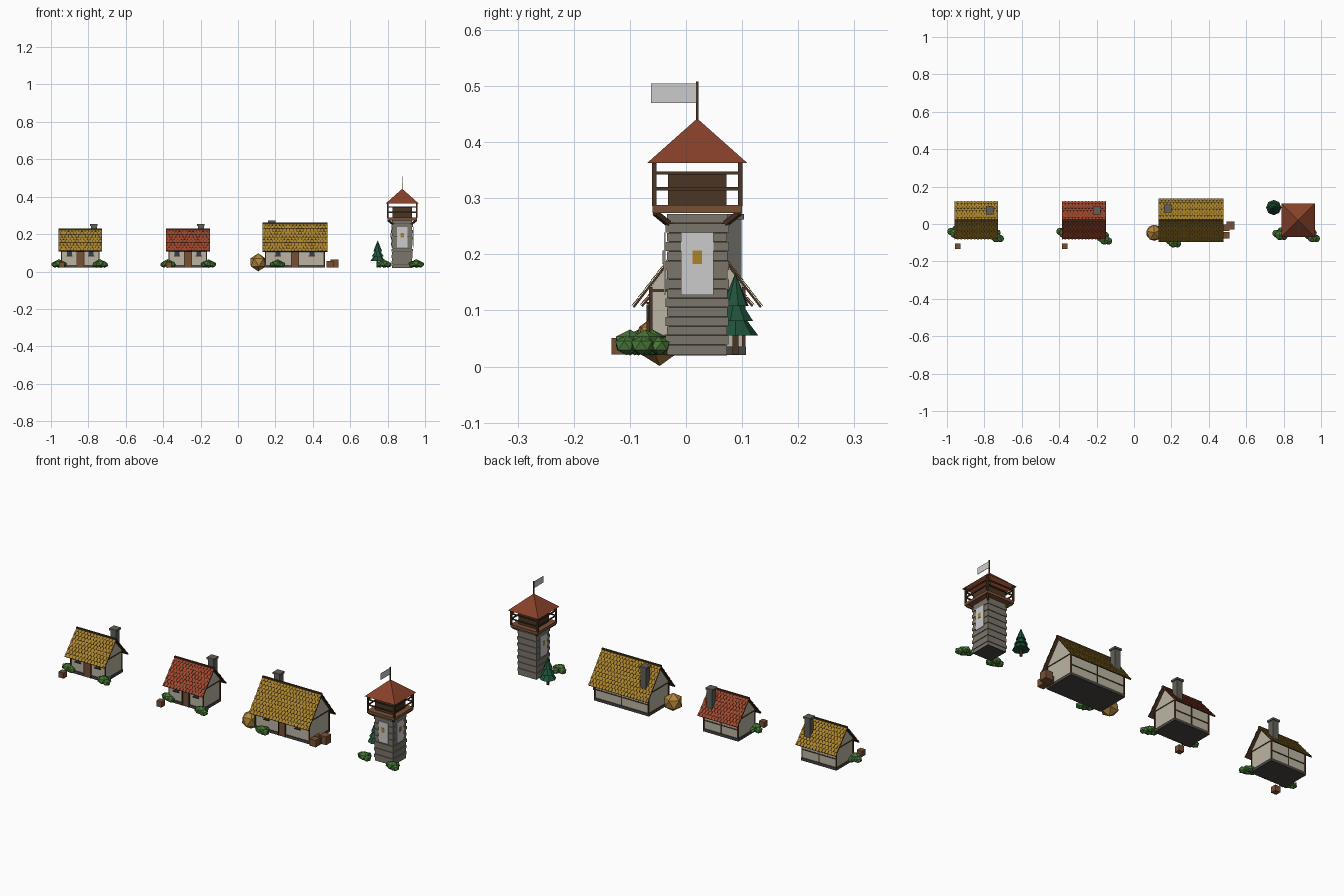
import bpy, bmesh, math, random
from mathutils import Vector, Matrix

if "Cube" in bpy.data.objects:
    bpy.data.objects.remove(bpy.data.objects["Cube"])
random.seed(4)
G = 0.021   # ground level of the buildings
CY = 0.02   # shared depth centre of the buildings


def mat(name, r, g, b):
    m = bpy.data.materials.new(name)
    m.diffuse_color = (r, g, b, 1)
    m.use_nodes = True
    m.node_tree.nodes["Principled BSDF"].inputs["Base Color"].default_value = m.diffuse_color
    return m


WALL = mat("plaster", .50, .46, .37)
WOOD = mat("wood", .070, .035, .017)
CRATE = mat("crate_wood", .19, .080, .036)
STONE = mat("stone", .20, .18, .145)
DARK = mat("dark_stone", .12, .115, .10)
FOOT = mat("footing_stone", .065, .058, .052)
GOLD = mat("thatch", .40, .23, .022)
RED = mat("red_tile", .36, .060, .024)
TOWER_RED = mat("tower_red", .24, .052, .022)
GLASS = mat("window", .04, .05, .075)
LEAF = mat("leaf", .065, .19, .040)
PINE = mat("pine", .014, .085, .042)
HAY = mat("hay", .44, .23, .045)


def finish(name, bm, m=None):
    bmesh.ops.recalc_face_normals(bm, faces=bm.faces)
    me = bpy.data.meshes.new(name)
    bm.to_mesh(me)
    bm.free()
    ob = bpy.data.objects.new(name, me)
    bpy.context.collection.objects.link(ob)
    if m:
        me.materials.append(m)
    return ob


def boxes(name, items, m=None):
    """items: (centre, size) or (centre, size, rotation matrix)"""
    bm = bmesh.new()
    for it in items:
        rot = it[2] if len(it) > 2 else Matrix.Identity(4)
        bmesh.ops.create_cube(bm, size=1, matrix=Matrix.Translation(it[0]) @ rot @ Matrix.Diagonal((*it[1], 1)))
    return finish(name, bm, m)


def beam(p, q, w):
    p, q = Vector(p), Vector(q)
    return ((p + q) / 2, (w, w, (q - p).length), (q - p).to_track_quat('Z', 'Y').to_matrix().to_4x4())


def prism(bm, pts, offset):
    lo = [bm.verts.new(p) for p in pts]
    hi = [bm.verts.new(Vector(p) + Vector(offset)) for p in pts]
    bm.faces.new(lo)
    bm.faces.new(hi)
    for i in range(len(pts)):
        j = (i + 1) % len(pts)
        bm.faces.new((lo[i], lo[j], hi[j], hi[i]))


def roof(name, cx, hx, hy, eave, ridge, m, cols, rows):
    # roof boards with staggered pointed tiles
    slab, tiles = bmesh.new(), bmesh.new()
    for s in (-1, 1):
        top = Vector((cx, CY, ridge - .006))
        run = Vector((0, s * hy, eave - ridge))
        L, d = run.length, run.normalized()
        n = Vector((0, s * (ridge - eave), hy)).normalized()
        X = Vector((hx, 0, 0))
        prism(slab, [top - X, top + X, top + X + run, top - X + run], -n * .004)
        w, h = 2 * hx / cols, L / rows
        for r in range(rows):
            for c in range(cols + r % 2):
                x0 = -hx + (c - .5 * (r % 2)) * w
                outline = [(.07, .02), (.93, .02), (.93, .70), (.7, .98), (.3, .98), (.07, .70)]
                pts = []
                for u, v in outline:
                    x = min(hx, max(-hx, x0 + u * w))
                    pts.append(top + Vector((x, 0, 0)) + d * (r + v) * h + n * (.0005 + .001 * v))
                prism(tiles, pts, n * .0015)
    finish(name + "_roof_boards", slab, WOOD)
    finish(name + "_roof_tiles", tiles, m)
    boxes(name + "_ridge_cap", [((cx, CY, ridge - .005), (2 * hx, .009, .008))], WOOD)


def house(name, cx, hx, hy, rhx, rhy, eave, ridge, m, cols, rows, chim):
    slope = (ridge - eave) / rhy
    wt = ridge - .013 - slope * hy
    # gabled plaster body on a stone footing
    bm = bmesh.new()
    prof = [(-hy, G), (hy, G), (hy, wt), (0, ridge - .013), (-hy, wt)]
    prism(bm, [(cx - hx, CY + y, z) for y, z in prof], (2 * hx, 0, 0))
    finish(name + "_walls", bm, WALL)
    boxes(name + "_footing", [((cx, CY, G + .007), (2 * hx + .008, 2 * hy + .008, .0145))], FOOT)
    # timber frame
    t, mid = [], G + .058
    for sx in (-1, 1):
        for sy in (-1, 1):
            t.append(((cx + sx * hx, CY + sy * hy, (G + wt) / 2), (.006, .006, wt - G)))
        t.append(((cx + sx * hx, CY, wt - .006), (.005, 2 * hy, .005)))
    for sy in (-1, 1):
        t.append(((cx, CY + sy * hy, wt - .006), (2 * hx, .006, .007)))
    t.append(((cx, CY + hy, mid), (2 * hx, .005, .005)))
    t.append(((cx, CY + hy, (G + wt) / 2), (.005, .005, wt - G)))
    boxes(name + "_timber_frame", t, WOOD)
    # door and windows
    f = CY - hy
    boxes(name + "_door", [((cx, f - .002, G + .043), (.034, .007, .082))], CRATE)
    boxes(name + "_door_frame", [((cx + s * .019, f - .003, G + .044), (.005, .009, .086)) for s in (-1, 1)]
          + [((cx, f - .003, G + .087), (.044, .009, .005))], WOOD)
    wx = hx * .58
    boxes(name + "_windows", [((cx + s * wx, f - .001, G + .077), (.026, .006, .026)) for s in (-1, 1)], GLASS)
    boxes(name + "_window_trim", [((cx + s * wx, f - .003, G + .077 + dz), (.034, .009, .004))
                                  for s in (-1, 1) for dz in (-.015, .015)], WOOD)
    roof(name, cx, rhx, rhy, eave, ridge, m, cols, rows)
    # chimney with a cap
    x, y, top = chim
    base = ridge - slope * abs(y - CY) - .04
    boxes(name + "_chimney", [((x, y, (base + top) / 2), (.032, .032, top - base)),
                              ((x, y, top - .005), (.041, .041, .010))], DARK)


def bush(x, y):
    bm = bmesh.new()
    for dx, dy, r in ((0, 0, .029), (-.021, .010, .022), (.022, -.006, .022), (.006, .024, .021)):
        bmesh.ops.create_icosphere(bm, subdivisions=1, radius=r, matrix=Matrix.Translation(
            (x + dx, y + dy, G + r * .75)) @ Matrix.Rotation(random.random() * 6, 4, 'Z') @ Matrix.Diagonal((1, 1, .8, 1)))
    finish("bush", bm, LEAF)


def crate(x, y, s):
    boxes("crate", [((x, y, G + s / 2), (s, s, s))], CRATE)


house("left_cottage", -.843, .10, .07, .117, .100, .115, .230, GOLD, 13, 8, (-.771, .072, .254))
house("middle_cottage", -.268, .10, .07, .117, .100, .115, .230, RED, 13, 8, (-.199, .072, .254))
house("longhouse", .304, .157, .083, .174, .115, .113, .263, GOLD, 19, 10, (.18, .083, .272))

for p in ((-.958, -.05), (-.737, -.072), (-.375, -.05), (-.158, -.085), (.21, -.1), (.78, -.06), (.953, -.072)):
    bush(*p)
for c in ((-.943, -.118, .03), (-.37, -.118, .03), (.492, -.06, .036), (.515, -.008, .043), (.492, -.02, .036)):
    crate(*c)

# hay ball
bm = bmesh.new()
bmesh.ops.create_icosphere(bm, subdivisions=1, radius=.048, matrix=Matrix.Translation((.108, -.047, .049))
                           @ Matrix.Rotation(.4, 4, 'Z'))
finish("hay_ball", bm, HAY)

# watchtower shaft: uneven stone courses
TX = .878
rows, H = 15, .25
boxes("tower_core", [((TX, CY, G + H / 2), (.100, .100, H - .001))], FOOT)
courses = []
for i in range(rows):
    w = .109 + (.004 if i % 2 else -.002) + random.uniform(-.001, .001)
    courses.append(((TX, CY, G + .001 + (i + .5) * H / rows), (w, w, H / rows * .95)))
boxes("tower_courses", courses, STONE)
boxes("tower_base", [((TX, CY, G + .001), (.107, .107, .004))], FOOT)

# banners on the front and both sides, each with a square patch
for k in (0, 1, -1):
    R = Matrix.Rotation(k * math.pi / 2, 4, 'Z')
    T = Vector((TX, CY, 0))
    boxes("banner", [(T + R @ Vector((0, -.058, .183)), (.058, .003, .111), R)])
    boxes("banner_patch", [(T + R @ Vector((0, -.060, .195)), (.017, .003, .024), R)], GOLD)

# lookout platform, brackets, posts and railings
boxes("platform", [((TX, CY, .281), (.160, .160, .014))], CRATE)
boxes("platform_brackets", [beam((TX + a * .048, CY + b * .048, .252), (TX + a * .075, CY + b * .075, .274), .009)
                            for a in (-1, 1) for b in (-1, 1)], WOOD)
boxes("cabin", [((TX, CY, .315), (.105, .105, .056))], WOOD)
rail = [((TX + a * .077, CY + b * .077, .326), (.008, .008, .08)) for a in (-1, 1) for b in (-1, 1)]
for z in (.317, .345):
    for s in (-1, 1):
        rail += [((TX, CY + s * .077, z), (.154, .005, .006)), ((TX + s * .077, CY, z), (.005, .154, .006))]
boxes("posts_and_rails", rail, WOOD)

# hollow pyramid roof
bm = bmesh.new()
bmesh.ops.create_cone(bm, cap_ends=False, segments=4, radius1=.089 * math.sqrt(2), radius2=0, depth=.079,
                      matrix=Matrix.Translation((TX, CY, .4025)) @ Matrix.Rotation(math.pi / 4, 4, 'Z'))
finish("tower_roof", bm, TOWER_RED)
boxes("flag_pole", [((TX, CY, .470), (.005, .005, .076))], WOOD)
boxes("flag", [((TX, CY - .041, .487), (.002, .082, .034))])

# pine tree
PX, PY = .747, .088
boxes("pine_trunk", [((PX, PY, G + .02), (.011, .011, .04))], WOOD)
bm = bmesh.new()
for i, (z, r, h) in enumerate(((.055, .041, .055), (.081, .033, .05), (.108, .024, .059))):
    bmesh.ops.create_cone(bm, cap_ends=True, segments=8, radius1=r, radius2=0, depth=h,
                          matrix=Matrix.Translation((PX, PY, z + h / 2)) @ Matrix.Rotation(i * .5, 4, 'Z'))
finish("pine_foliage", bm, PINE)
